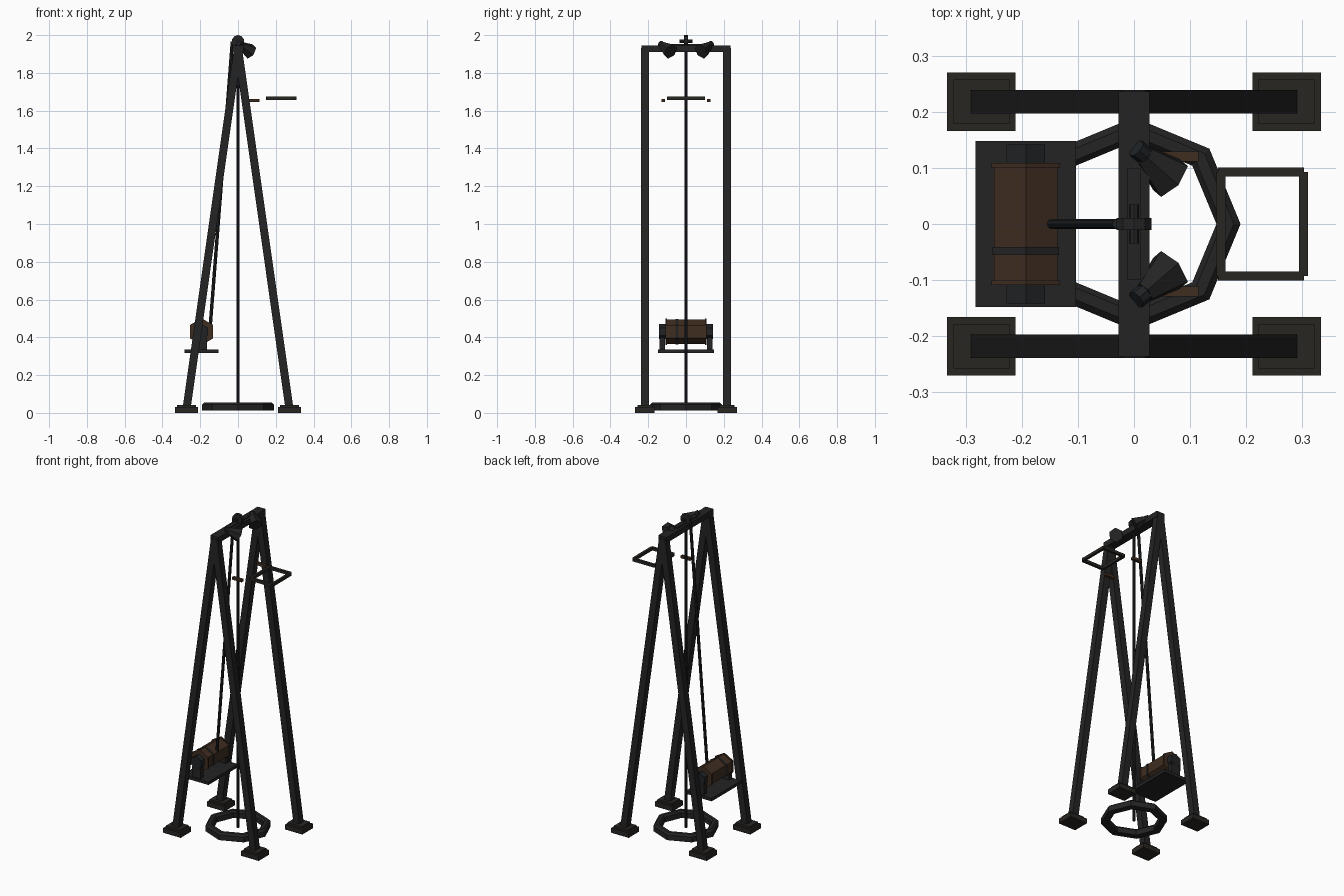
import bpy, bmesh, math
from mathutils import Vector, Matrix

if "Cube" in bpy.data.objects:
    bpy.data.objects.remove(bpy.data.objects["Cube"])


def material(name, rgb):
    m = bpy.data.materials.new(name)
    m.diffuse_color = (*rgb, 1)
    m.use_nodes = True
    m.node_tree.nodes["Principled BSDF"].inputs["Base Color"].default_value = m.diffuse_color
    return m


IRON = material("dark iron", (0.017, 0.017, 0.017))
STEEL = material("blue black steel", (0.014, 0.016, 0.018))
WORN = material("worn iron", (0.022, 0.019, 0.016))
RUST = material("rust brown", (0.050, 0.026, 0.015))


def finish(name, bm, mat):
    bmesh.ops.recalc_face_normals(bm, faces=bm.faces)
    me = bpy.data.meshes.new(name)
    bm.to_mesh(me)
    bm.free()
    me.materials.append(mat)
    ob = bpy.data.objects.new(name, me)
    bpy.context.collection.objects.link(ob)
    return ob


def box(name, lo, hi, mat):
    bm = bmesh.new()
    bmesh.ops.create_cube(bm, size=1)
    for v in bm.verts:
        v.co = Vector([(a + b) / 2 + c * (b - a) for a, b, c in zip(lo, hi, v.co)])
    return finish(name, bm, mat)


def rod(name, a, b, r1, mat, r2=None, sides=8, spin=0.0):
    """Cylinder or cone between two points."""
    a, b = Vector(a), Vector(b)
    d = b - a
    bm = bmesh.new()
    bmesh.ops.create_cone(bm, cap_ends=True, segments=sides, radius1=r1,
                          radius2=r1 if r2 is None else r2, depth=d.length)
    rot = d.to_track_quat('Z', 'Y').to_matrix().to_4x4()
    bm.transform(Matrix.Translation((a + b) / 2) @ rot @ Matrix.Rotation(spin, 4, 'Z'))
    return finish(name, bm, mat)


# A-frame legs with stepped feet
for sx in (-1, 1):
    for sy in (-1, 1):
        y = sy * 0.218
        top, bot = Vector((0, y, 1.93)), Vector((sx * 0.272, y, 0.025))
        bm = bmesh.new()
        bmesh.ops.create_cube(bm, size=1)
        d = bot - top
        ang = math.atan2(d.x, d.z)
        bm.transform(Matrix.Translation((top + bot) / 2) @ Matrix.Rotation(ang, 4, 'Y')
                     @ Matrix.Diagonal((0.042, 0.042, d.length, 1)))
        finish("leg", bm, IRON)
        cx = sx * 0.272
        box("foot_plate", (cx - 0.061, y - 0.052, 0), (cx + 0.061, y + 0.052, 0.03), WORN)
        box("foot_step", (cx - 0.05, y - 0.04, 0.03), (cx + 0.05, y + 0.04, 0.043), WORN)

# Top beam
box("top_beam", (-0.028, -0.236, 1.91), (0.028, 0.236, 1.946), IRON)
box("beam_plate", (-0.012, -0.1, 1.946), (0.012, 0.1, 1.952), IRON)

# Octagonal ring on the floor
bm = bmesh.new()
loops = []
for i in range(8):
    c, s = math.cos(i * math.pi / 4), math.sin(i * math.pi / 4)
    loops.append([bm.verts.new((r * c, r * s, z)) for r, z in
                  ((0.19, 0.012), (0.19, 0.045), (0.178, 0.056), (0.157, 0.056),
                   (0.147, 0.045), (0.147, 0.012))])
for i in range(8):
    p, q = loops[i], loops[(i + 1) % 8]
    for j in range(6):
        k = (j + 1) % 6
        bm.faces.new((p[j], q[j], q[k], p[k]))
finish("floor_ring", bm, IRON)

# Hanging rods
rod("centre_rod", (0, 0, 0.02), (0, 0, 1.96), 0.008, STEEL)
rod("winch_cable", (-0.147, 0, 0.46), (-0.03, 0, 1.965), 0.009, STEEL)

# Pulley on the beam
rod("pulley_wheel", (0, -0.011, 1.967), (0, 0.011, 1.967), 0.033, IRON, sides=10)
rod("pulley_axle", (0, -0.035, 1.967), (0, 0.035, 1.967), 0.009, IRON)

# Winch: platform, hexagonal drum, flanges, strap and end caps
box("winch_platform", (-0.283, -0.148, 0.316), (-0.103, 0.148, 0.335), IRON)
wx, wz = -0.193, 0.43


def hexagon(name, y0, y1, r, mat):
    return rod(name, (wx, y0, wz), (wx, y1, wz), r, mat, sides=6)


hexagon("winch_drum", -0.108, 0.108, 0.065, RUST)
hexagon("drum_strap", -0.055, -0.041, 0.068, IRON)
for s in (-1, 1):
    hexagon("drum_flange", s * 0.101, s * 0.109, 0.071, RUST)
    hexagon("drum_end_cap", s * 0.108, s * 0.142, 0.04, STEEL)
    box("drum_bracket", (wx - 0.03, s * 0.125 - 0.015, 0.335),
        (wx + 0.03, s * 0.125 + 0.015, 0.4), IRON)

# Square hand frame and its pegs
for s in (-1, 1):
    box("frame_side", (0.15, s * 0.093 - 0.008, 1.656), (0.303, s * 0.093 + 0.008, 1.674), WORN)
    box("frame_peg", (0.05, s * 0.12 - 0.009, 1.645), (0.115, s * 0.12 + 0.009, 1.662), RUST)
for x in (0.155, 0.302):
    box("frame_end", (x - 0.008, -0.093, 1.656), (x + 0.008, 0.093, 1.674), WORN)

# Pair of lamps on the beam
for s in (-1, 1):
    rod("lamp_shade", (0.018, s * 0.123, 1.945), (0.065, s * 0.082, 1.913), 0.02, IRON,
        r2=0.042, sides=6)
    rod("lamp_back", (0.004, s * 0.135, 1.955), (0.022, s * 0.12, 1.943), 0.017, STEEL)
